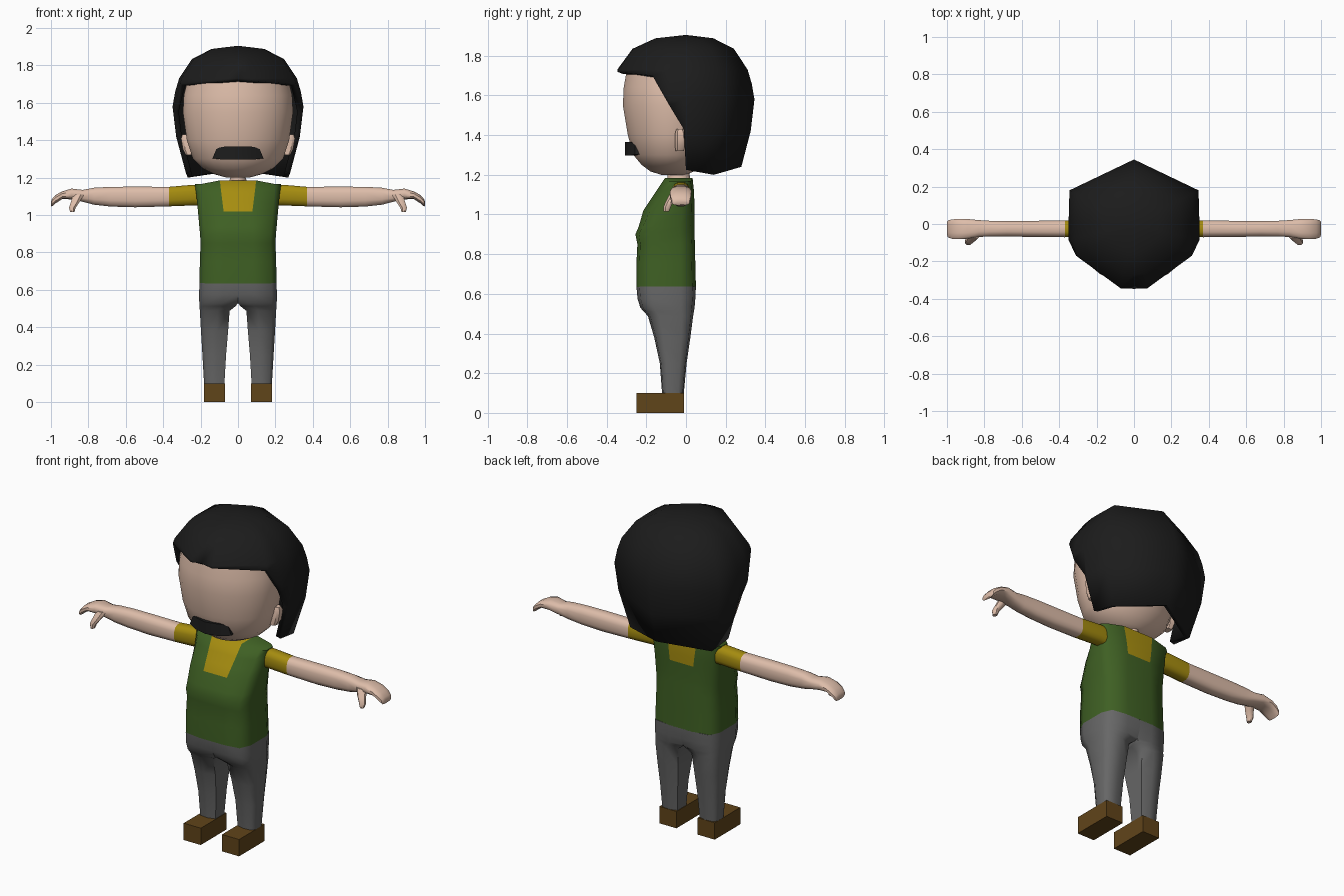
import bpy, bmesh, math
from mathutils import Vector


def material(name, rgb):
    m = bpy.data.materials.new(name)
    m.diffuse_color = (*rgb, 1)
    return m


SKIN = material("skin", (0.73, 0.51, 0.40))
GREEN = material("green shirt", (0.049, 0.116, 0.017))
YELLOW = material("yellow trim", (0.38, 0.265, 0.005))
GRAY = material("gray trousers", (0.135, 0.135, 0.135))
BLACK = material("black hair", (0.0115, 0.0115, 0.0115))
BROWN = material("brown shoe", (0.118, 0.058, 0.010))


def finish(name, bm, mats, rule=None, angle=40):
    bmesh.ops.remove_doubles(bm, verts=bm.verts, dist=1e-4)
    bmesh.ops.recalc_face_normals(bm, faces=bm.faces)
    if rule:
        for f in bm.faces:
            f.material_index = rule(f.calc_center_median())
    me = bpy.data.meshes.new(name)
    bm.to_mesh(me)
    bm.free()
    ob = bpy.data.objects.new(name, me)
    bpy.context.collection.objects.link(ob)
    for m in mats:
        me.materials.append(m)
    bpy.ops.object.select_all(action='DESELECT')
    ob.select_set(True)
    bpy.context.view_layer.objects.active = ob
    bpy.ops.object.shade_smooth_by_angle(angle=math.radians(angle))
    return ob


def loft(name, rings, mats, rule=None, angle=40, strips=None):
    """Skin a series of closed rings; strips lists the faces used for the caps."""
    bm = bmesh.new()
    vs = [[bm.verts.new(p) for p in r] for r in rings]
    n = len(vs[0])
    for a, b in zip(vs, vs[1:]):
        for i in range(n):
            j = (i + 1) % n
            bm.faces.new((a[i], a[j], b[j], b[i]))
    for end in (vs[0], vs[-1]):
        for idx in strips or [range(n)]:
            bm.faces.new([end[i] for i in idx])
    return finish(name, bm, mats, rule, angle)


def oval(a0, a1, b0, b1, n=16, e=2.0):
    """Superellipse points filling the given rectangle."""
    out = []
    for i in range(n):
        t = 2 * math.pi * (i + 0.5) / n
        c, s = math.cos(t), math.sin(t)
        out.append(((a0 + a1) / 2 + (a1 - a0) / 2 * math.copysign(abs(c) ** (2 / e), c),
                    (b0 + b1) / 2 + (b1 - b0) / 2 * math.copysign(abs(s) ** (2 / e), s)))
    return out


def stack(rows, n=16, e=2.0):
    """Horizontal rings from rows of z, x0, x1, y0, y1."""
    return [[(x, y, z) for x, y in oval(x0, x1, y0, y1, n, e)] for z, x0, x1, y0, y1 in rows]


# Shirt with collar panels: z, half width, y0, y1, panel share of width, front squareness
corner = [(0.87, -0.9), (1, -0.5), (1, 0.5), (0.87, 0.9)]
rings = []
for z, w, y0, y1, k, q in [(0.635, 0.206, -0.25, 0.05, 0.4, 0.9), (0.75, 0.204, -0.25, 0.047, 0.4, 0.9),
                           (0.85, 0.200, -0.245, 0.045, 0.4, 0.9), (0.90, 0.203, -0.255, 0.043, 0.4, 0.88),
                           (0.94, 0.207, -0.238, 0.042, 0.38, 0.85), (1.02, 0.214, -0.215, 0.042, 0.36, 0.74),
                           (1.07, 0.219, -0.182, 0.042, 0.38, 0.68), (1.12, 0.224, -0.148, 0.04, 0.4, 0.65),
                           (1.185, 0.231, -0.105, 0.033, 0.42, 0.72)]:
    half = [(k, -1), (0.87, -q), (1, 0.4 - q), (1, 0.5), (0.87, 0.88), (k, 1)]
    rings.append([(u * w, (y0 + y1) / 2 + v * (y1 - y0) / 2,
                   z - (0.02 if z > 1.15 and abs(u) > 0.5 else 0))
                  for u, v in half + [(-u, v) for u, v in reversed(half)]])
loft("shirt", rings, [GREEN, YELLOW], lambda c: int(abs(c.x) < 0.05 and c.z > 1.02), 60,
     [(0, 5, 6, 11), (0, 1, 4, 5), (1, 2, 3, 4), (11, 10, 7, 6), (10, 9, 8, 7)])

for s, side in ((-1, "right"), (1, "left")):
    # Trouser half, hip to ankle: z, inner x, outer x, y0, y1, inner squareness
    rings = []
    for z, xi, w, y0, y1, a in [(0.637, 0, 0.206, -0.25, 0.05, 1), (0.575, 0, 0.208, -0.244, 0.047, 1),
                                (0.53, 0, 0.207, -0.230, 0.043, 0.9), (0.513, 0.012, 0.206, -0.215, 0.04, 0.85),
                                (0.488, 0.045, 0.204, -0.192, 0.036, 0.8), (0.38, 0.053, 0.198, -0.16, 0.022, 0.75),
                                (0.25, 0.064, 0.19, -0.132, 0.003, 0.75), (0.09, 0.073, 0.181, -0.12, -0.012, 0.75)]:
        leg = [(0, -0.4), (0, -a), (0.4, -1), *corner, (0.4, 1), (0, a), (0, 0.4)]
        rings.append([(s * (xi + (w - xi) * u), (y0 + y1) / 2 + v * (y1 - y0) / 2, z) for u, v in leg])
    loft(side + "_trouser_leg", rings, [GRAY], angle=60)

    # Shoe: plain block
    sole = [(0.07, -0.25), (0.182, -0.25), (0.182, -0.01), (0.07, -0.01)]
    loft(side + "_shoe", [[(s * x, y, z) for x, y in sole] for z in (0, 0.1)], [BROWN], angle=30)

    # Arm with sleeve, tapering to a drooping hand: x, z0, z1, y0, y1
    arm = [(0.20, 1.05, 1.16, -0.068, 0.018), (0.24, 1.05, 1.163, -0.07, 0.02),
           (0.37, 1.045, 1.152, -0.072, 0.02),
           (0.55, 1.04, 1.153, -0.07, 0.018), (0.68, 1.044, 1.152, -0.068, 0.018),
           (0.77, 1.054, 1.147, -0.068, 0.018), (0.83, 1.07, 1.135, -0.07, 0.022),
           (0.89, 1.083, 1.142, -0.08, 0.028), (0.94, 1.085, 1.127, -0.082, 0.028),
           (0.975, 1.062, 1.108, -0.08, 0.026), (0.995, 1.045, 1.085, -0.072, 0.02),
           (1.0, 1.05, 1.072, -0.06, 0.01)]
    loft(side + "_arm", [[(s * x, y, z) for y, z in oval(y0, y1, z0, z1, 12, 2.8)]
                         for x, z0, z1, y0, y1 in arm],
         [SKIN, YELLOW], lambda c: int(abs(c.x) < 0.36))

    # Thumb curling down
    thumb = [(1.11, 0.82, 0.885, -0.08, -0.03), (1.07, 0.845, 0.895, -0.102, -0.058),
             (1.04, 0.866, 0.905, -0.115, -0.074), (1.016, 0.874, 0.898, -0.114, -0.084)]
    loft(side + "_thumb", [[(s * x, y, z) for x, y, z in r] for r in stack(thumb, 8)], [SKIN])

    # Ear
    ear = [(1.32, 0.24, 0.28, -0.055, -0.01), (1.35, 0.24, 0.296, -0.056, 0.0),
           (1.41, 0.24, 0.306, -0.056, 0.0), (1.43, 0.25, 0.298, -0.05, -0.01)]
    loft(side + "_ear", [[(s * x, y, z) for x, y, z in r] for r in stack(ear, 8, 3)], [SKIN])

# Neck and head
loft("neck", stack([(1.15, -0.06, 0.06, -0.1, 0.03), (1.2, -0.042, 0.042, -0.095, 0.02),
                    (1.27, -0.05, 0.05, -0.1, 0.03)], 12), [SKIN])
head = [(1.20, 0.06, -0.125, 0.0), (1.217, 0.125, -0.18, 0.04), (1.25, 0.19, -0.225, 0.08),
        (1.30, 0.243, -0.267, 0.12), (1.40, 0.276, -0.295, 0.16), (1.55, 0.297, -0.32, 0.18),
        (1.64, 0.292, -0.316, 0.18), (1.73, 0.27, -0.3, 0.17), (1.79, 0.18, -0.2, 0.12)]
loft("head", stack([(z, -w, w, y0, y1) for z, w, y0, y1 in head], 24, 2.0), [SKIN])

# Moustache: bent bar with slanted ends: x bottom, x top, y, z bottom, z top
secs = [(-0.136, -0.114, -0.258, 1.303, 1.358), (-0.08, -0.07, -0.288, 1.296, 1.366),
        (0, 0, -0.307, 1.296, 1.366)]
secs += [(-u, -v, y, a, b) for u, v, y, a, b in reversed(secs[:-1])]
loft("moustache", [[(u, y, a), (v, y, b), (v * 0.97, y + 0.04, b), (u * 0.97, y + 0.04, a)]
                   for u, v, y, a, b in secs], [BLACK], angle=30)

# Hair: faceted dome whose hem height changes round the head (x, y, hem)
cols = [(0, 0.345, 1.24), (0.345, 0.18, 1.20), (0.35, 0.0, 1.225), (0.35, -0.012, 1.43),
        (0.35, -0.085, 1.55), (0.335, -0.183, 1.70), (0.078, -0.378, 1.718), (0, -0.385, 1.73)]
cols += [(-x, y, h) for x, y, h in reversed(cols[1:-1])]
dome = [(1.905, 0), (1.888, 0.40), (1.835, 0.70), (1.73, 0.90), (1.66, 0.96), (1.58, 1.0),
        (1.42, 0.945), (1.19, 0.77)]


def spread(z):
    for (za, ra), (zb, rb) in zip(dome, dome[1:]):
        if z >= zb:
            return ra + (rb - ra) * (za - z) / (za - zb)
    return dome[-1][1]


bm = bmesh.new()
grid = []
for lvl, _ in dome:
    row = []
    for x, y, hem in cols:
        z = max(lvl, hem)
        row.append(Vector((x * spread(z), y * spread(z), z)))
    grid.append(row)
for a, b in zip(grid, grid[1:]):
    for i in range(len(cols)):
        j = (i + 1) % len(cols)
        pts = []
        for p in (a[i], a[j], b[j], b[i]):
            if all((p - q).length > 1e-4 for q in pts):
                pts.append(p)
        if len(pts) > 2:
            bm.faces.new([bm.verts.new(p) for p in pts])
hair = finish("hair", bm, [BLACK], angle=75)
mod = hair.modifiers.new("thickness", 'SOLIDIFY')
mod.thickness = 0.03
mod.offset = -1
